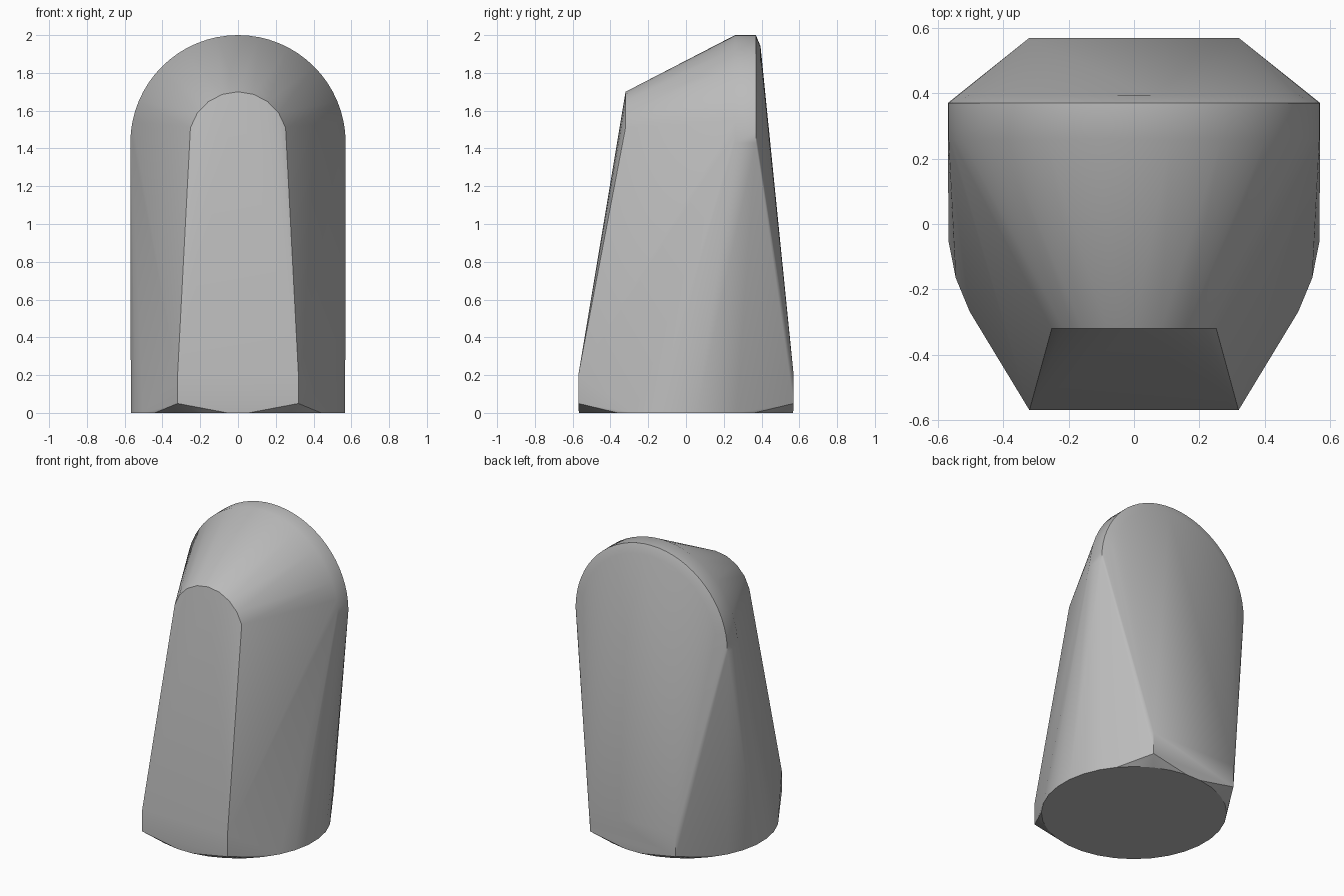
import bpy
import bmesh
from math import sin, cos, radians, pi

cube = bpy.data.objects.get("Cube")
if cube:
    bpy.data.objects.remove(cube, do_unlink=True)


def arch(y, radius, centre_z, steps, start=0):
    """Points of an upright arch in the plane y."""
    span = pi - 2 * start
    return [(radius * cos(start + span * i / steps), y,
             centre_z + radius * sin(start + span * i / steps))
            for i in range(steps + 1)]


# Round foot
R = 0.57
points = [(R * cos(2 * pi * (i + 0.5) / 32), R * sin(2 * pi * (i + 0.5) / 32), 0)
          for i in range(32)]
# Corner posts of the foot, front and back
points += [(x, y, z) for x in (-0.32, 0.32) for y in (-R, R) for z in (0.05, 0.2)]
# Large rear arch with a thin rounded back rim
points += arch(0.26, R, 1.43, 32) + arch(0.37, R, 1.43, 32)
points += arch(0.395, 0.51, 1.43, 32)
# Small front arch
points += arch(-0.32, 0.262, 1.438, 8, radians(16))

# Wrap all the sections in one tapered skin
bm = bmesh.new()
for p in points:
    bm.verts.new(p)
hull = bmesh.ops.convex_hull(bm, input=bm.verts)
loose = {v for v in hull["geom_interior"] + hull["geom_unused"]
         if isinstance(v, bmesh.types.BMVert)}
bmesh.ops.delete(bm, geom=list(loose), context="VERTS")
bmesh.ops.dissolve_limit(bm, angle_limit=radians(0.5), verts=bm.verts, edges=bm.edges)
bmesh.ops.recalc_face_normals(bm, faces=bm.faces)
mesh = bpy.data.meshes.new("tapered_body")
bm.to_mesh(mesh)
bm.free()

body = bpy.data.objects.new("tapered_body", mesh)
bpy.context.collection.objects.link(body)

# Plain grey
grey = bpy.data.materials.new("grey")
grey.use_nodes = True
colour = (0.5, 0.5, 0.5, 1)
grey.diffuse_color = colour
grey.node_tree.nodes["Principled BSDF"].inputs["Base Color"].default_value = colour
mesh.materials.append(grey)

bpy.ops.object.select_all(action="DESELECT")
body.select_set(True)
bpy.context.view_layer.objects.active = body
bpy.ops.object.shade_smooth_by_angle(angle=radians(30))
